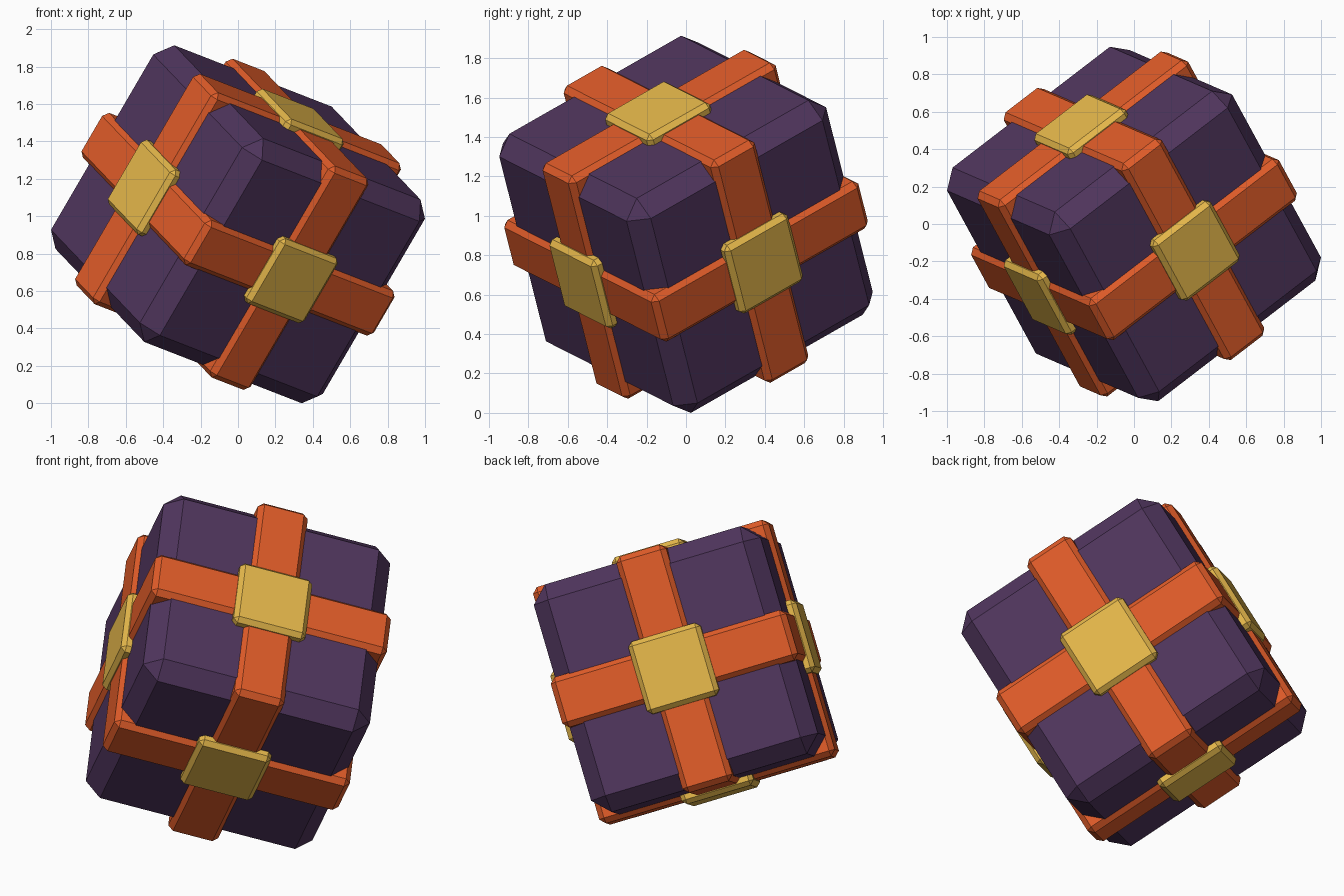
import bpy, bmesh
from mathutils import Matrix, Vector

if "Cube" in bpy.data.objects:
    bpy.data.objects.remove(bpy.data.objects["Cube"])

# tilted cube axes (columns are the normals of three faces) and centre
a = Vector((-0.758, -0.582, 0.295)).normalized()
c = Vector((0.494, -0.212, 0.843))
c = (c - a * c.dot(a)).normalized()
b = c.cross(a)
TILT = Matrix.Translation((0, 0, 0.957)) @ Matrix((a, b, c)).transposed().to_4x4()


def material(name, rgb):
    m = bpy.data.materials.new(name)
    m.diffuse_color = (*rgb, 1)
    m.use_nodes = True
    m.node_tree.nodes["Principled BSDF"].inputs["Base Color"].default_value = m.diffuse_color
    return m


purple = material("purple", (0.08, 0.036, 0.11))
orange = material("orange", (0.75, 0.107, 0.022))
gold = material("gold", (0.79, 0.48, 0.07))


def chamfered_box(name, half, bevel, mat, centre=(0, 0, 0)):
    bm = bmesh.new()
    bmesh.ops.create_cube(bm, size=2)
    bmesh.ops.scale(bm, vec=half, verts=bm.verts)
    bmesh.ops.bevel(bm, geom=bm.edges[:], offset=bevel, segments=1,
                    profile=0.5, affect='EDGES')
    bmesh.ops.translate(bm, vec=centre, verts=bm.verts)
    me = bpy.data.meshes.new(name)
    bm.to_mesh(me)
    bm.free()
    me.materials.append(mat)
    ob = bpy.data.objects.new(name, me)
    ob.matrix_world = TILT
    bpy.context.collection.objects.link(ob)


# main block
chamfered_box("cube_body", (0.645,) * 3, 0.09, purple)

for i, axis in enumerate("abc"):
    # band wrapped round the block
    half = [0.67] * 3
    half[i] = 0.142
    chamfered_box(f"band_{axis}", half, 0.03, orange)
    # plates where the bands cross, on opposite faces
    for side, label in ((1, "near"), (-1, "far")):
        half = [0.205] * 3
        half[i] = 0.04
        centre = [0, 0, 0]
        centre[i] = side * 0.66
        chamfered_box(f"plate_{axis}_{label}", half, 0.025, gold, centre)
